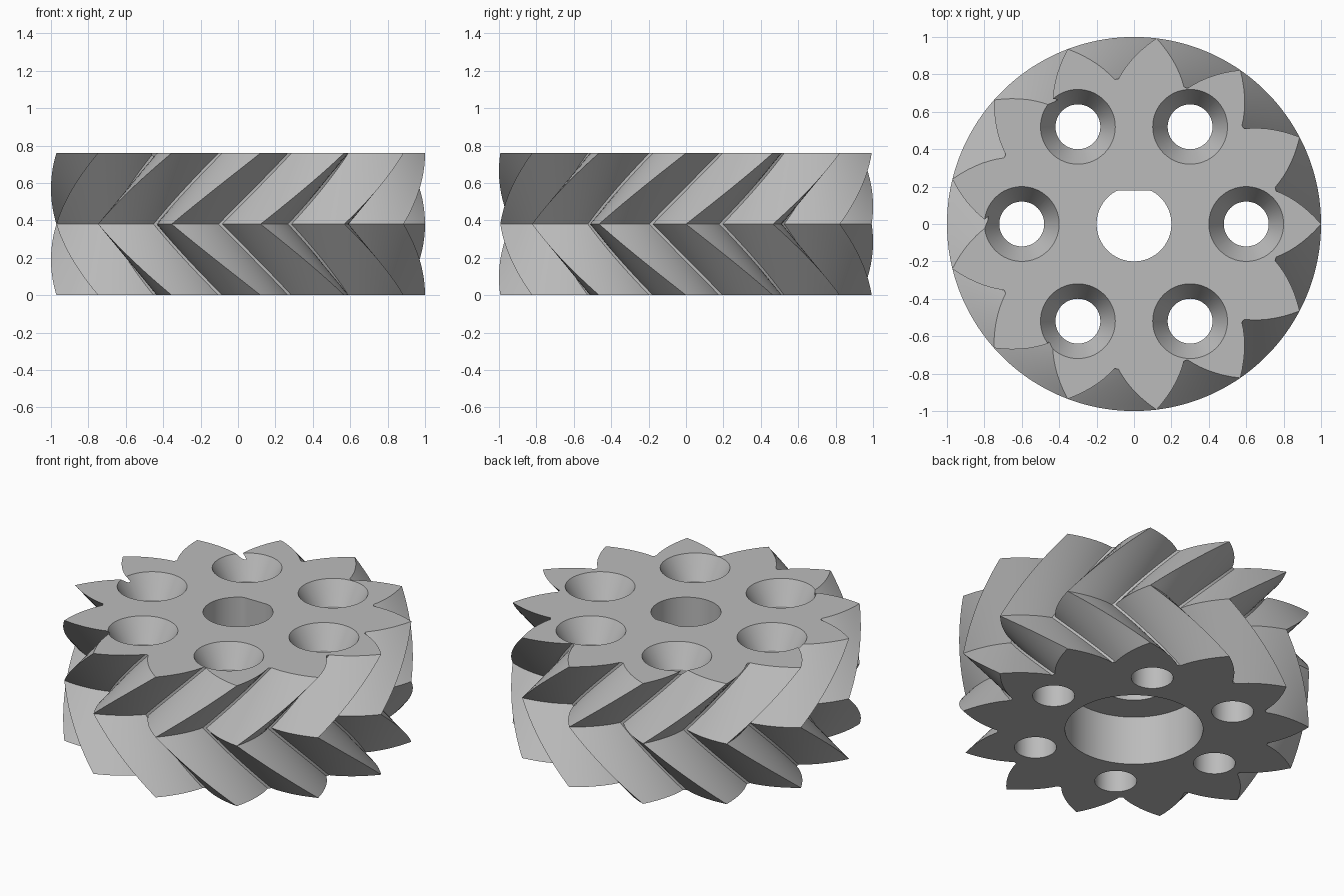
import bpy, bmesh, math

cube = bpy.data.objects.get("Cube")
if cube:
    bpy.data.objects.remove(cube, do_unlink=True)

TEETH = 13
PITCH = math.tau / TEETH
HEIGHT = 0.76
MID = HEIGHT / 2
ROOT, BASE = 0.78, 0.65
LAYERS = 28          # even, so that one ring lies on the middle plane
STEPS = 7            # points along each tooth flank

steel = bpy.data.materials.new("grey metal")
steel.use_nodes = True
grey = (0.5, 0.5, 0.5, 1)
steel.diffuse_color = grey
steel.node_tree.nodes["Principled BSDF"].inputs["Base Color"].default_value = grey


def stack(name, rings):
    """Closed solid skinned through a stack of equal-length rings, bottom first."""
    bm = bmesh.new()
    loops = [[bm.verts.new(p) for p in ring] for ring in rings]
    n = len(loops[0])
    for low, high in zip(loops, loops[1:]):
        for i in range(n):
            j = (i + 1) % n
            bm.faces.new((low[i], low[j], high[j], high[i]))
    bm.faces.new(loops[0][::-1])
    bm.faces.new(loops[-1])
    mesh = bpy.data.meshes.new(name)
    bm.to_mesh(mesh)
    bm.free()
    mesh.materials.append(steel)
    obj = bpy.data.objects.new(name, mesh)
    bpy.context.collection.objects.link(obj)
    return obj


def circle(r, z, cx=0, cy=0, n=64, flat=9):
    """Ring of points; anything past y = flat is cut straight."""
    angles = [math.tau * i / n for i in range(n)]
    return [(cx + r * math.cos(a), cy + min(r * math.sin(a), flat), z) for a in angles]


def involute(r):
    return math.sqrt((r / BASE) ** 2 - 1) - math.acos(BASE / r)


# Pointed tooth outline: rising flank, tip, falling flank
radii = [ROOT + (1 - ROOT) * i / STEPS for i in range(STEPS + 1)]
flank = [(r, involute(1) - involute(r)) for r in radii]
tooth = [(r, -a) for r, a in flank] + flank[-2::-1]


def gear_ring(z):
    twist = PITCH * abs(z - MID) / MID
    return [(r * math.cos(a + twist + k * PITCH), r * math.sin(a + twist + k * PITCH), z)
            for k in range(TEETH) for r, a in tooth]


gear = stack("herringbone_gear", [gear_ring(HEIGHT * i / LAYERS) for i in range(LAYERS + 1)])

# Cutters: flat-sided shaft bore, bottom recess, six countersunk holes
cutters = [
    stack("shaft_bore", [circle(0.2, z, flat=0.18) for z in (-0.1, HEIGHT + 0.1)]),
    stack("bottom_recess", [circle(0.395, z, n=96) for z in (-0.1, 0.31)]),
]
SINK = 0.14
slope = 0.08 / SINK
for k in range(6):
    cx, cy = 0.6 * math.cos(k * math.tau / 6), 0.6 * math.sin(k * math.tau / 6)
    profile = [(0.12, -0.1), (0.12, HEIGHT - SINK), (0.2 + slope * 0.05, HEIGHT + 0.05)]
    cutters.append(stack("screw_hole", [circle(r, z, cx, cy) for r, z in profile]))

# Cut the holes, then drop the cutters
bpy.ops.object.select_all(action='DESELECT')
gear.select_set(True)
bpy.context.view_layer.objects.active = gear
for cutter in cutters:
    cutter.hide_render = True
    cut = gear.modifiers.new("cut", 'BOOLEAN')
    cut.operation = 'DIFFERENCE'
    cut.solver = 'EXACT'
    cut.object = cutter
    bpy.ops.object.modifier_apply(modifier=cut.name)
    bpy.data.objects.remove(cutter, do_unlink=True)

bpy.ops.object.shade_smooth_by_angle(angle=math.radians(25))
